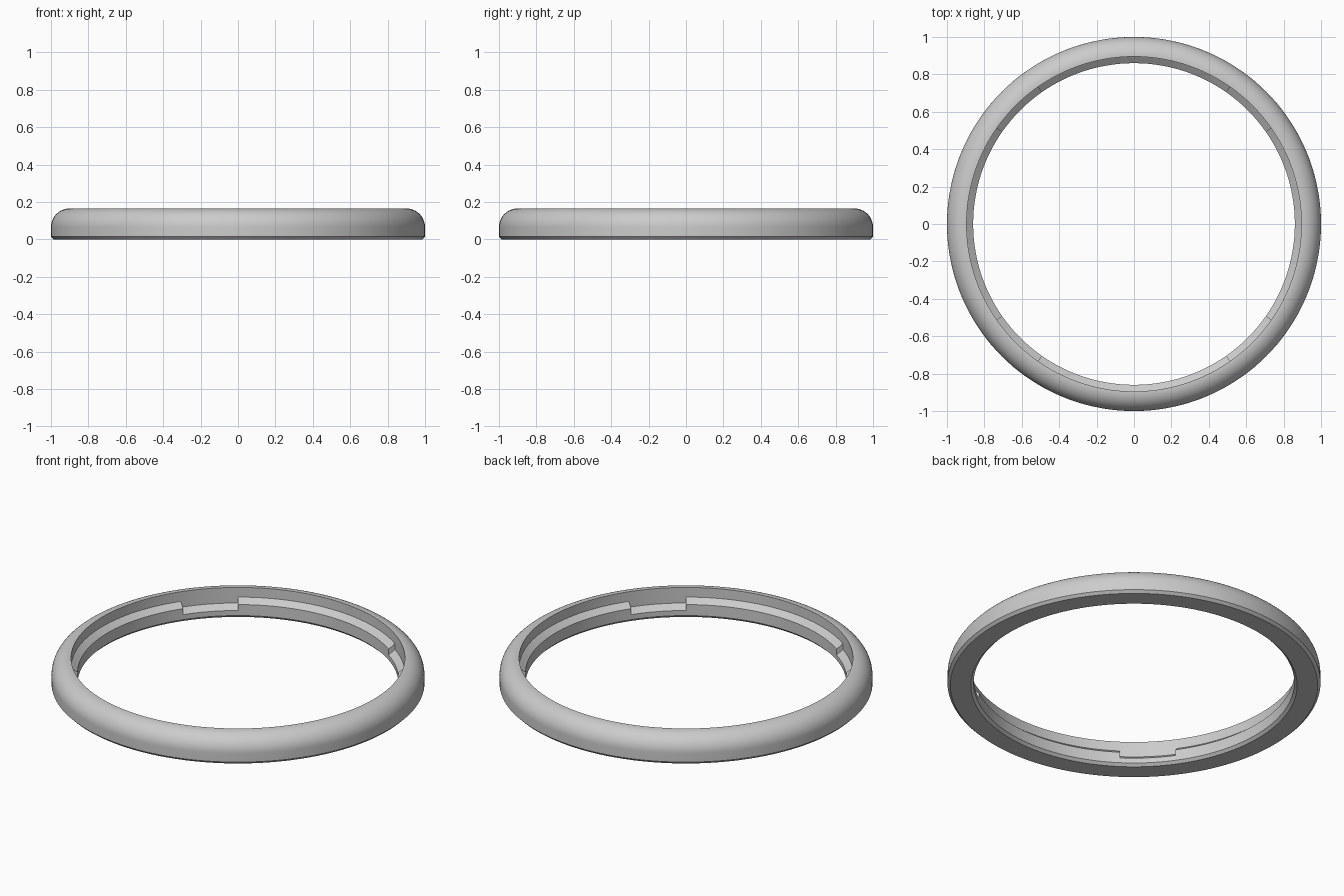
import bpy, bmesh
from math import sin, cos, pi, radians

cube = bpy.data.objects.get("Cube")
if cube:
    bpy.data.objects.remove(cube, do_unlink=True)

# Plain grey material
grey = bpy.data.materials.new("light grey")
grey.use_nodes = True
colour = (0.6, 0.6, 0.6, 1)
grey.diffuse_color = colour
grey.node_tree.nodes["Principled BSDF"].inputs["Base Color"].default_value = colour

# Ring dimensions
OUTER, INNER, MOUTH, HEIGHT = 1.0, 0.86, 0.895, 0.165
BEVEL, ROUND, STEP = 0.015, 0.1, 0.035
HIGH, LOW = 0.108, 0.045      # lip: outer top height, notch inner height


def section(notched):
    """Closed cross-section as (radius, height) pairs."""
    pts = [(INNER + BEVEL, 0), (OUTER - BEVEL, 0), (OUTER, BEVEL)]
    for i in range(17):                       # rounded shoulder
        a = pi / 2 * i / 16
        pts.append((OUTER - ROUND + ROUND * cos(a), HEIGHT - ROUND + ROUND * sin(a)))
    pts += [(MOUTH, HEIGHT), (MOUTH, HIGH)]
    # The sloping lip either stays high or drops into the notch
    pts.append((MOUTH, HIGH - STEP) if notched else (INNER, LOW + STEP))
    pts += [(INNER, LOW), (INNER, BEVEL)]
    return pts


# Sweep the section round, switching it at the sides of four notches
columns = []
for i in range(144):
    deg = i * 2.5
    q = deg % 90
    if q == 35:
        kinds = (False, True)
    elif q == 55:
        kinds = (True, False)
    else:
        kinds = (35 < q < 55,)
    columns += [(radians(deg), k) for k in kinds]

bm = bmesh.new()
rings = [[bm.verts.new((r * cos(a), r * sin(a), z)) for r, z in section(k)]
         for a, k in columns]
for j, ring in enumerate(rings):
    following = rings[(j + 1) % len(rings)]
    for k in range(len(ring)):
        n = (k + 1) % len(ring)
        bm.faces.new((ring[k], following[k], following[n], ring[n]))
bmesh.ops.remove_doubles(bm, verts=bm.verts, dist=0.0001)
bmesh.ops.recalc_face_normals(bm, faces=bm.faces)

mesh = bpy.data.meshes.new("bezel_ring")
bm.to_mesh(mesh)
bm.free()
mesh.materials.append(grey)
ring_obj = bpy.data.objects.new("bezel_ring", mesh)
bpy.context.collection.objects.link(ring_obj)

# Smooth curved surfaces, crisp edges
bpy.ops.object.select_all(action='DESELECT')
ring_obj.select_set(True)
bpy.context.view_layer.objects.active = ring_obj
bpy.ops.object.shade_smooth_by_angle(angle=radians(30))
